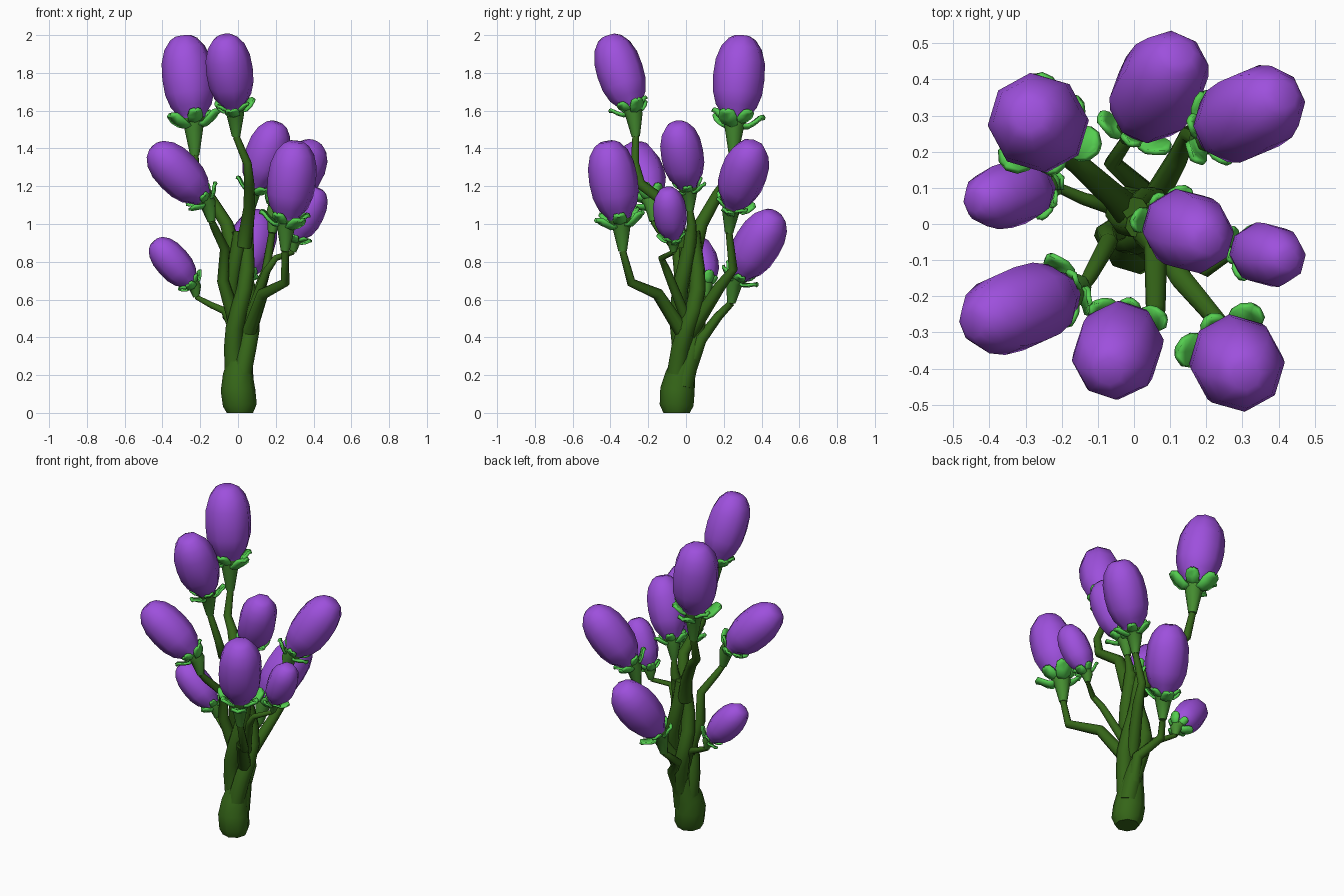
import bpy, bmesh, math
from mathutils import Vector

if "Cube" in bpy.data.objects:
    bpy.data.objects.remove(bpy.data.objects["Cube"])


def material(name, rgb):
    m = bpy.data.materials.new(name)
    m.diffuse_color = (*rgb, 1)
    m.use_nodes = True
    m.node_tree.nodes["Principled BSDF"].inputs["Base Color"].default_value = m.diffuse_color
    return m


PURPLE = material("bud purple", (0.34, 0.08, 0.72))
DARK = material("stem green", (0.035, 0.13, 0.009))
MID = material("cup green", (0.06, 0.27, 0.03))
LEAF = material("sepal green", (0.09, 0.62, 0.08))
UP = Vector((0, 0, 1))


def finish(name, bm, mat):
    bmesh.ops.recalc_face_normals(bm, faces=bm.faces)
    me = bpy.data.meshes.new(name)
    bm.to_mesh(me)
    bm.free()
    me.materials.append(mat)
    ob = bpy.data.objects.new(name, me)
    bpy.context.collection.objects.link(ob)
    bpy.ops.object.select_all(action='DESELECT')
    ob.select_set(True)
    bpy.context.view_layer.objects.active = ob
    bpy.ops.object.shade_smooth_by_angle(angle=math.radians(60))
    return ob


def tube(name, path, radii, mat, sides=8):
    """Capped tube along a path, one radius per point."""
    bm = bmesh.new()
    co = [Vector(p) for p in path]
    n, rings = Vector((1, 0.1, 0)), []
    for i, c in enumerate(co):
        t = (co[min(i + 1, len(co) - 1)] - co[max(i - 1, 0)]).normalized()
        n = (n - t * n.dot(t)).normalized()
        b = t.cross(n)
        rings.append([bm.verts.new(c + radii[i] * (n * math.cos(a) + b * math.sin(a)))
                      for a in (math.tau * k / sides for k in range(sides))])
    for r0, r1 in zip(rings, rings[1:]):
        for k in range(sides):
            j = (k + 1) % sides
            bm.faces.new((r0[k], r0[j], r1[j], r1[k]))
    bm.faces.new(rings[0])
    bm.faces.new(rings[-1])
    return finish(name, bm, mat)


def sepals(name, base, axis, s, turn):
    """Ring of curling leaves, long and short in turn."""
    rows = [(.03, -.045, .022), (.07, -.045, .042), (.105, -.02, .05),
            (.135, .01, .04), (.155, .015, .012)]  # reach, height, half width
    bm = bmesh.new()
    u = axis.cross(Vector((0, 1, 0))).normalized()
    v = axis.cross(u)
    for k in range(6):
        a = turn + math.tau * k / 6
        out = u * math.cos(a) + v * math.sin(a)
        side = axis.cross(out)
        size = s * (.8 if k % 2 else 1)
        grid = [[bm.verts.new(base + size * (out * d + side * w * e
                                             + axis * (h + .02 * (k % 2) + .012 * e * e)))
                 for e in (-1, 0, 1)] for d, h, w in rows]
        for g0, g1 in zip(grid, grid[1:]):
            for j in range(2):
                bm.faces.new((g0[j], g0[j + 1], g1[j + 1], g1[j]))
    mod = finish(name, bm, LEAF).modifiers.new("thickness", 'SOLIDIFY')
    mod.thickness = .018 * s
    mod.offset = 0


def flower(n, base, tip, *way, leaf=.76):
    """Stem through the way points, then cup, sepals and bud sized by the bud length."""
    base, tip = Vector(base), Vector(tip)
    axis, length = (tip - base).normalized(), (tip - base).length
    r = .3 * length
    s = r / .12
    foot = base - (axis + UP) * .08 * s * s
    path = [Vector(p) for p in way] + [foot]
    last = len(path) - 1
    r0, r1 = .04 * s, .018 * s
    tube(f"stem_{n}", path, [r0 + (r1 - r0) * (i / last) ** .75 for i in range(last + 1)], DARK)
    tube(f"cup_{n}", [foot, base - axis * .05 * s, base + axis * .01],
         [.022 * s, .045 * s, .06 * s], MID)
    sepals(f"sepals_{n}", base, axis, s * leaf, n * .7)
    # bud: rounded egg, blunt at both ends
    qs = [-.95 * math.cos(math.pi * i / 8) for i in range(9)]
    rad = [1.03 * r * (1 - abs(q) ** 2.5) ** .5 for q in qs]
    rad[0], rad[-1] = .5 * r, .32 * r
    tube(f"bud_{n}", [base.lerp(tip, (q + .95) / 1.92) for q in qs], rad, PURPLE)


# Trunk foot
tube("trunk", [(.01, -.05, 0), (.01, -.05, .04), (0, -.045, .12), (0, -.03, .2), (.01, 0, .3), (.01, .01, .42)],
     [.07, .09, .092, .08, .06, .045], DARK)

# Three main strands twisting up round the trunk line
for i in range(3):
    path, radii = [], []
    for k in range(9):
        t = k / 8
        a = math.radians(130 - 120 * i) - 3.8 * (1 - t)
        spread = .025 + .035 * math.sin(math.pi * t) ** 2
        path.append((.01 + .01 * t + spread * math.cos(a), -.03 + .05 * min(1, 2 * t) + spread * math.sin(a),
                     .14 + .82 * t))
        radii.append(.054 - .018 * t)
    tube(f"trunk_strand_{i + 1}", path, radii, DARK)

# Flowers: bud base, bud tip, then way points of the stem
flower(1, (-.24, .26, 1.56), (-.29, .30, 2), (-.02, .04, .85), (-.06, .08, 1), (-.16, .17, 1.16), (-.22, .21, 1.22),
       leaf=.9)
flower(2, (-.02, -.29, 1.62), (-.07, -.41, 2), (.03, -.02, .88), (.06, -.06, 1.08), (.06, -.24, 1.21), (.05, -.27, 1.32))
flower(3, (.09, .01, 1.2), (.21, -.05, 1.54), (.04, .02, .88), (.06, .03, 1))
flower(4, (-.19, -.19, 1.14), (-.45, -.28, 1.41), (-.02, 0, .5), (-.08, -.03, .7), (-.07, -.05, .87), (-.12, -.14, .97))
flower(5, (-.25, .1, .69), (-.445, .06, .91), (-.01, .02, .42), (-.07, .05, .54), (-.14, .07, .57))
flower(6, (.26, -.35, 1.03), (.31, -.42, 1.44), (.05, 0, .4), (.13, -.15, .63), (.25, -.29, .69), leaf=.9)
flower(7, (.22, .25, 1.1), (.42, .36, 1.43), (.03, .02, .42), (.12, .18, .67), (.15, .25, .76))
flower(8, (.31, -.07, .93), (.43, -.1, 1.19), (.06, 0, .5), (.15, -.1, .75), (.2, -.13, .82))
flower(9, (.01, .28, .73), (.13, .48, 1.06), (.02, .02, .24), (.04, .08, .39), (-.06, .17, .51))
